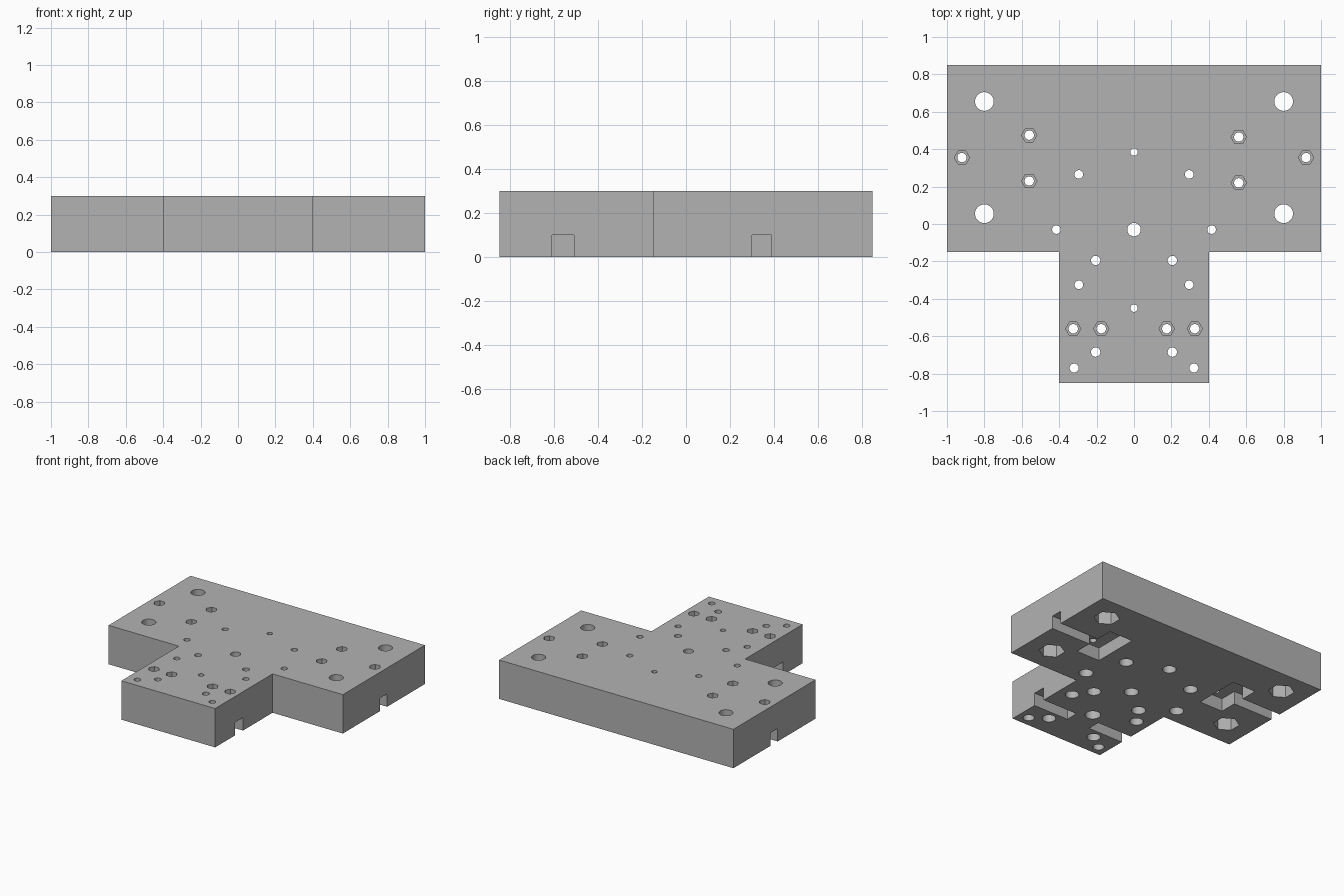
import bpy, bmesh, math

cube = bpy.data.objects.get("Cube")
if cube:
    bpy.data.objects.remove(cube, do_unlink=True)

HEIGHT = 0.3
OVER = 0.05  # cutters poke out of the block by this much

grey = bpy.data.materials.new("plain grey")
grey.use_nodes = True
colour = (0.45, 0.45, 0.45, 1)
grey.diffuse_color = colour
grey.node_tree.nodes["Principled BSDF"].inputs["Base Color"].default_value = colour


def prism(bm, outline, z0, z1):
    """Extrude a flat outline between two heights."""
    base = bm.faces.new([bm.verts.new((x, y, z0)) for x, y in outline])
    top = bmesh.ops.extrude_face_region(bm, geom=[base])
    verts = [g for g in top["geom"] if isinstance(g, bmesh.types.BMVert)]
    bmesh.ops.translate(bm, verts=verts, vec=(0, 0, z1 - z0))


def ring(x, y, r, sides=32, turn=0.0):
    step = math.tau / sides
    return [(x + r * math.cos(i * step + turn), y + r * math.sin(i * step + turn))
            for i in range(sides)]


def finish(bm, name):
    bmesh.ops.recalc_face_normals(bm, faces=bm.faces)
    mesh = bpy.data.meshes.new(name)
    bm.to_mesh(mesh)
    bm.free()
    mesh.materials.append(grey)
    obj = bpy.data.objects.new(name, mesh)
    bpy.context.collection.objects.link(obj)
    return obj


# T-shaped block
bm = bmesh.new()
half = [(0.4, -0.85), (0.4, -0.15), (1, -0.15), (1, 0.85)]
prism(bm, half + [(-x, y) for x, y in reversed(half)], 0, HEIGHT)
block = finish(bm, "mounting_block")

through, pockets = bmesh.new(), bmesh.new()


def drill(x, y, r):
    prism(through, ring(x, y, r), -OVER, HEIGHT + OVER)


# Plain bolt holes, wider from below: x, y, radius, lower radius
bolts = [(0, 0.385, 0.02, 0.048), (0, -0.03, 0.036, 0.05), (0, -0.45, 0.02, 0.055),
         (0.295, 0.265, 0.023, 0.05), (0.415, -0.03, 0.023, 0.05),
         (0.295, -0.325, 0.023, 0.048), (0.205, -0.195, 0.025, 0.05),
         (0.205, -0.685, 0.025, 0.048), (0.32, -0.77, 0.024, 0.04)]
for x, y, r, wide in bolts:
    for px in {x, -x}:
        drill(px, y, r)
        prism(pockets, ring(px, y, wide), -OVER, 0.15)

for side in (1, -1):
    mid = 0.345 if side > 0 else 0.355

    # Corner holes with hexagonal sockets underneath
    for y in (0.655, 0.055):
        drill(side * 0.8, y, 0.05)
        prism(pockets, ring(side * 0.8, y, 0.092, 6, math.pi / 6), -OVER, 0.15)

    # Small holes with hexagonal sockets on top
    for x, y in [(0.92, 0.355), (0.56, mid + 0.12), (0.56, mid - 0.125),
                 (0.175, -0.56), (0.325, -0.56)]:
        drill(side * x, y, 0.025)
        prism(pockets, ring(side * x, y, 0.041, 6), 0.2, HEIGHT + OVER)

    # T-shaped channels opening on the wide sides
    upper = [(1 + OVER, 0.045), (0.66, 0.045), (0.66, 0.18), (0.46, 0.18)]
    tee = upper + [(x, -y) for x, y in reversed(upper)]
    prism(pockets, [(side * x, mid + y) for x, y in tee], -OVER, 0.1)

    # Straight channels opening on the narrow sides
    slot = [(0.1, -0.61), (0.4 + OVER, -0.61), (0.4 + OVER, -0.51), (0.1, -0.51)]
    prism(pockets, [(side * x, y) for x, y in slot], -OVER, 0.1)

# Cut everything out of the block
bpy.context.view_layer.objects.active = block
block.select_set(True)
for bm, name in ((through, "through_cutter"), (pockets, "pocket_cutter")):
    cutter = finish(bm, name)
    cutter.hide_render = True
    mod = block.modifiers.new(name, 'BOOLEAN')
    mod.operation = 'DIFFERENCE'
    mod.solver = 'EXACT'
    mod.object = cutter
    bpy.ops.object.modifier_apply(modifier=mod.name)
    bpy.data.objects.remove(cutter, do_unlink=True)

bpy.ops.object.shade_smooth_by_angle(angle=math.radians(30))
